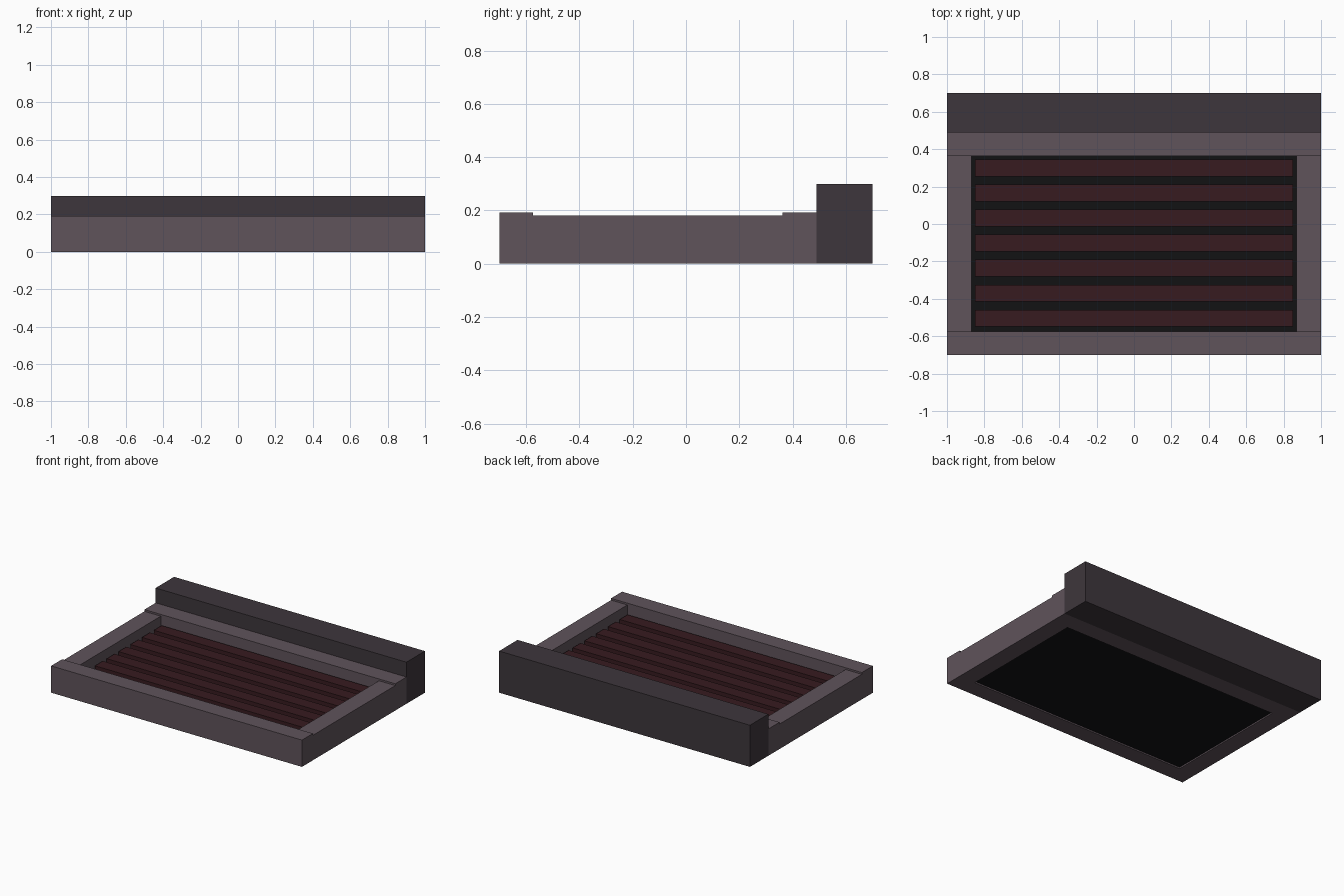
import bpy

if "Cube" in bpy.data.objects:
    bpy.data.objects.remove(bpy.data.objects["Cube"])


def material(name, rgb):
    m = bpy.data.materials.new(name)
    m.diffuse_color = (*rgb, 1.0)
    m.use_nodes = True
    m.node_tree.nodes["Principled BSDF"].inputs["Base Color"].default_value = m.diffuse_color
    return m


def box(name, xs, ys, zs, mat):
    """Box given by its extents along each axis."""
    bpy.ops.mesh.primitive_cube_add(size=1)
    ob = bpy.context.object
    ob.name = name
    for v in ob.data.vertices:
        for i, (lo, hi) in enumerate((xs, ys, zs)):
            v.co[i] = lo if v.co[i] < 0 else hi
    ob.data.materials.append(mat)
    return ob


frame = material("frame_grey", (0.115, 0.087, 0.104))
dark = material("sill_dark", (0.048, 0.037, 0.045))
red = material("slat_red", (0.038, 0.011, 0.014))
black = material("panel_black", (0.006, 0.006, 0.007))

FRONT, BACK = -0.575, 0.363   # inner edges of the frame
INNER = 0.87

# Frame rails
box("front_rail", (-1, 1), (-0.70, FRONT), (0, 0.193), frame)
box("back_rail", (-1, 1), (BACK, 0.49), (0, 0.193), frame)
for name, side in (("left", -1), ("right", 1)):
    xs = sorted((side * INNER, side))
    box(name + "_rail", xs, (FRONT, BACK), (0, 0.18), frame)

# Raised block along the back
box("back_block", (-1, 1), (0.49, 0.70), (0, 0.30), dark)

# Backing panel inside the frame
box("backing_panel", (-INNER, INNER), (FRONT, BACK), (0.01, 0.08), black)

# Seven slats lying on the panel
for i in range(7):
    y = -0.504 + 0.134 * i
    box(f"slat_{i + 1}", (-0.85, 0.85), (y - 0.045, y + 0.045), (0.08, 0.125), red)
